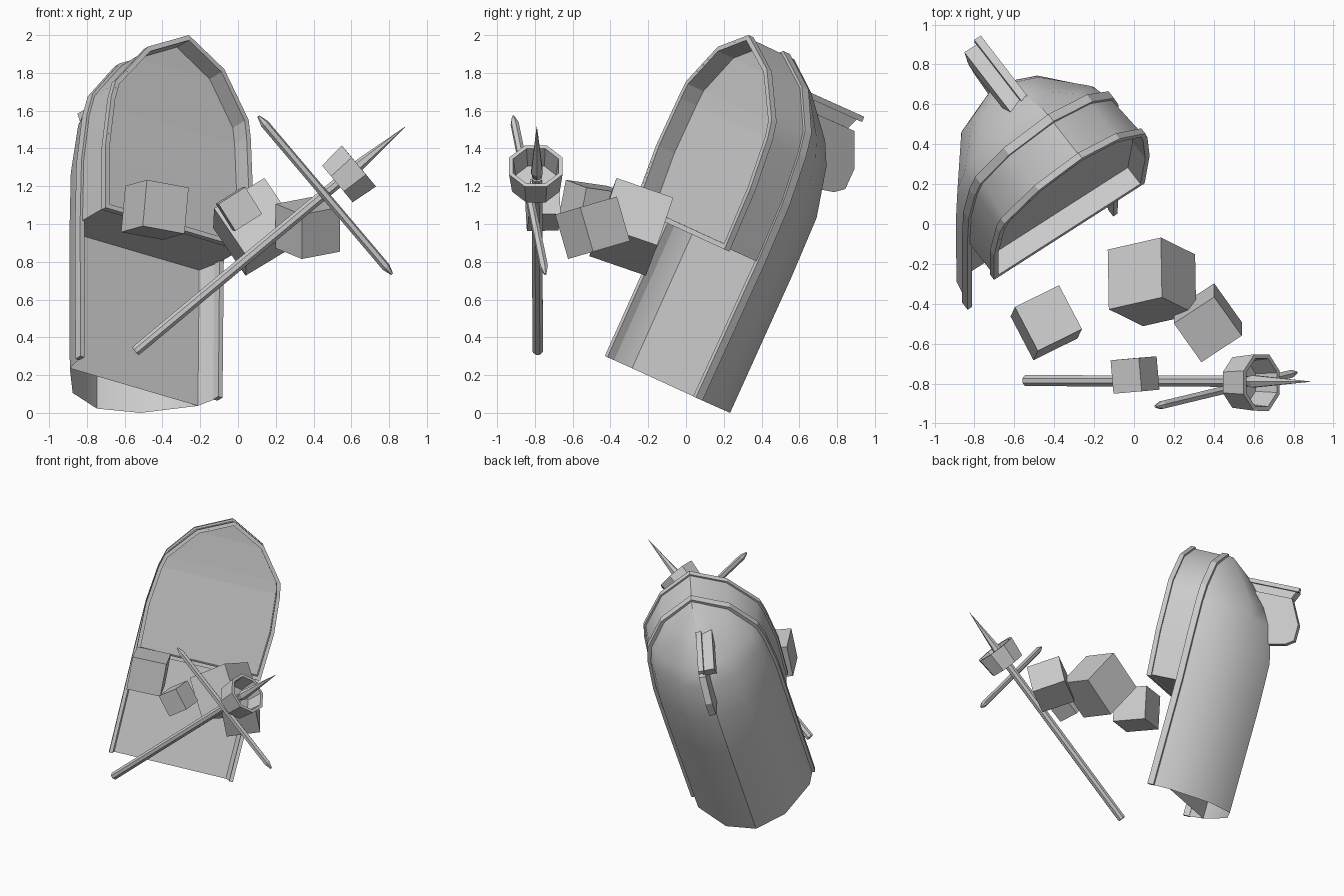
import bpy, math
from mathutils import Vector as V, Matrix

if "Cube" in bpy.data.objects:
    bpy.data.objects.remove(bpy.data.objects["Cube"])

# Boat frame: W = across, L = stern to bow, U = out of the open side
W = V((.818, .524, -.24)).normalized()
L = V((0, .41, .912))
L = (L - W * L.dot(W)).normalized()
U = W.cross(L)
BOAT = Matrix((W, L, U)).transposed().to_4x4()
BOAT.translation = V((-.465, -.18, .187))


def mesh_obj(name, verts, faces, mat=None, smooth=0):
    me = bpy.data.meshes.new(name)
    me.from_pydata([tuple(v) for v in verts], [], faces)
    ob = bpy.data.objects.new(name, me)
    bpy.context.collection.objects.link(ob)
    if mat:
        ob.matrix_world = mat
    bpy.ops.object.select_all(action='DESELECT')
    ob.select_set(True)
    bpy.context.view_layer.objects.active = ob
    bpy.ops.object.mode_set(mode='EDIT')
    bpy.ops.mesh.select_all(action='SELECT')
    bpy.ops.mesh.normals_make_consistent(inside=False)
    bpy.ops.object.mode_set(mode='OBJECT')
    if smooth:
        bpy.ops.object.shade_smooth_by_angle(angle=math.radians(smooth))
    return ob


def grid_faces(rows, cols, wrap_r=False, wrap_c=False):
    return [(r * cols + c, r * cols + (c + 1) % cols,
             (r + 1) % rows * cols + (c + 1) % cols, (r + 1) % rows * cols + c)
            for r in range(rows if wrap_r else rows - 1)
            for c in range(cols if wrap_c else cols - 1)]


def mirrored(half):
    """Right-hand points ending at the bow, continued down the left side."""
    half = [V(p) for p in half]
    return half + [V((-p.x, p.y, p.z)) for p in half[-2::-1]]


def offset(pts, dist, closed):
    """Shift a counter-clockwise outline outwards in the deck plane."""
    out, n = [], len(pts)
    for i, p in enumerate(pts):
        a, b = pts[i - 1], pts[(i + 1) % n]
        if not closed and i == 0:
            a = p - (b - p)
        if not closed and i == n - 1:
            b = p + (p - a)
        d1, d2 = (p - a).xy.normalized(), (b - p).xy.normalized()
        n1, n2 = V((d1.y, -d1.x)), V((d2.y, -d2.x))
        m = (n1 + n2).normalized()
        m *= dist / max(m.dot(n1), .5)
        out.append(p + V((m.x, m.y, 0)))
    return out


def rail(name, pts, closed, out, inn, lo, hi):
    o, i = offset(pts, out, closed), offset(pts, -inn, closed)
    verts = []
    for p, q in zip(o, i):
        verts += [p + V((0, 0, lo)), p + V((0, 0, hi)), q + V((0, 0, hi)), q + V((0, 0, lo))]
    n = len(pts)
    f = grid_faces(n, 4, closed, True)
    if not closed:
        f += [(0, 1, 2, 3), tuple(range(4 * n - 4, 4 * n))]
    return mesh_obj(name, verts, f, BOAT)


def prism(name, profile, a0, a1):
    """Extrude an (l, depth) profile across the boat."""
    n = len(profile)
    v = [(a, l, -d) for a in (a0, a1) for l, d in profile]
    f = grid_faces(2, n, False, True) + [tuple(range(n)), tuple(range(n, 2 * n))]
    return mesh_obj(name, v, f, BOAT)


# Hull shell: station, then gunwale, side, bilge and keel points (across, up)
stations = [
    (0, (.445, 0), (.415, -.15), (.22, -.40), (0, -.49)),
    (.79, (.45, 0), (.42, -.15), (.22, -.40), (0, -.49)),
    (1.13, (.45, .01), (.42, -.14), (.22, -.39), (0, -.48)),
    (1.40, (.425, .025), (.395, -.11), (.20, -.325), (0, -.41)),
    (1.52, (.395, .032), (.355, -.08), (.17, -.27), (0, -.34)),
    (1.72, (.245, .06), (.22, -.01), (.10, -.11), (0, -.15)),
    (1.845, (0, .085), (0, .06), (0, .03), (0, .01)),
]
verts = []
for l, *half in stations:
    verts += mirrored([(a, l, u) for a, u in half])
mesh_obj("hull", verts, grid_faces(len(stations), 7), BOAT, 36)

# Gunwale belt and the raised bow bulwark above it
belt = mirrored([(s[1][0], s[0], s[1][1]) for s in stations])
rail("gunwale_rail", belt, False, .015, .012, -.035, .012)
rim = mirrored([(.45, .79, .24), (.465, 1.13, .26), (.44, 1.41, .275), (.42, 1.5, .285),
                (.24, 1.73, .32), (0, 1.85, .345)])
mesh_obj("bow_bulwark", belt[1:-1] + rim, grid_faces(2, len(rim)), BOAT, 36)
rail("bow_rim", rim, True, .012, .015, -.035, .0)

# Recessed bow deck, its inner walls and the step down to the main floor
inner = offset(rim, -.015, True)
deck = [p - V((0, 0, .11)) for p in inner]
n = len(rim)
faces = grid_faces(2, n, False, True)
faces += [(n + i, n + i + 1, 2 * n - 2 - i, 2 * n - 1 - i) for i in range(n // 2 - 1)]
faces.append((n + n // 2 - 1, n + n // 2, n + n // 2 + 1))
mesh_obj("bow_deck", inner + deck, faces, BOAT)
mesh_obj("step_face", [(.42, .79, -.15), (.45, .79, 0), (.45, .79, .24),
                       (-.45, .79, .24), (-.45, .79, 0), (-.42, .79, -.15)],
         [(0, 1, 2, 3, 4, 5)], BOAT)
mesh_obj("floor", [(-.415, 0, -.15), (.415, 0, -.15), (.42, .79, -.15), (-.42, .79, -.15)],
         [(0, 1, 2, 3)], BOAT)

# Keel fin with a wider top plate and a bar along it
prism("keel_fin", [(1.26, .40), (1.29, .56), (1.33, .62), (1.45, .62), (1.63, .52), (1.63, .15)],
      -.025, .025)
prism("fin_plate", [(1.625, .15), (1.61, .49), (1.70, .53), (1.70, .13)], -.105, -.01)
prism("fin_bar", [(1.69, .13), (1.69, .55), (1.72, .55), (1.72, .13)], -.03, .01)


# Floating blocks, each set by its centre, size and two edge directions
def block(name, centre, size, ax, ay):
    x = V(ax).normalized()
    y = V(ay)
    y = (y - x * y.dot(x)).normalized()
    bpy.ops.mesh.primitive_cube_add(size=size)
    ob = bpy.context.object
    ob.name = name
    m = Matrix((x, y, x.cross(y))).transposed().to_4x4()
    m.translation = V(centre)
    ob.matrix_world = m


block("left_block", (-.44, -.495, 1.075), .25, (.022, .047, .245), (.115, -.22, .032))
block("large_block", (.09, -.29, .985), .317, (.265, .06, .16), (0, -.30, .10))
block("right_block", (.37, -.495, .98), .245, (0, .07, -.24), (.135, -.19, -.055))
block("small_block", (.005, -.757, 1.08), .168, (.143, .012, .09), (.085, .008, -.143))


# Turned parts: rings of (distance, radius) along a straight axis
def turned(name, start, end, rings, sides, caps=True):
    d = V(end) - V(start)
    m = d.to_track_quat('Z', 'Y').to_matrix().to_4x4()
    m.translation = V(start)
    v = [(r * math.cos(t), r * math.sin(t), z) for z, r in rings
         for t in [2 * math.pi * (k + .5) / sides for k in range(sides)]]
    f = grid_faces(len(rings), sides, False, True)
    if caps:
        f += [tuple(range(sides)), tuple(range(len(v) - sides, len(v)))]
    return mesh_obj(name, v, f, m)


s, e = V((-.545, -.785, .325)), V((.885, -.79, 1.515))
ln = (e - s).length
turned("long_shaft", s, e, [(0, .025), (.01, .03), (ln - .42, .03)], 8)
turned("shaft_spike", s, e, [(ln - .43, .018), (ln - .37, .035), (ln, .001)], 6)

axis = (e - s).normalized()
top = V((.64, -.795, 1.307))
turned("cup", top - axis * .148, top,
       [(.02, .03), (.02, .115), (.148, .13), (.148, .153), (0, .137), (0, .03)], 8, False)

p, q = V((.108, -.915, 1.57)), V((.815, -.745, .735))
k = (q - p).length
turned("cross_stick", p, q, [(0, .007), (.05, .023), (k - .05, .023), (k, .007)], 6)
